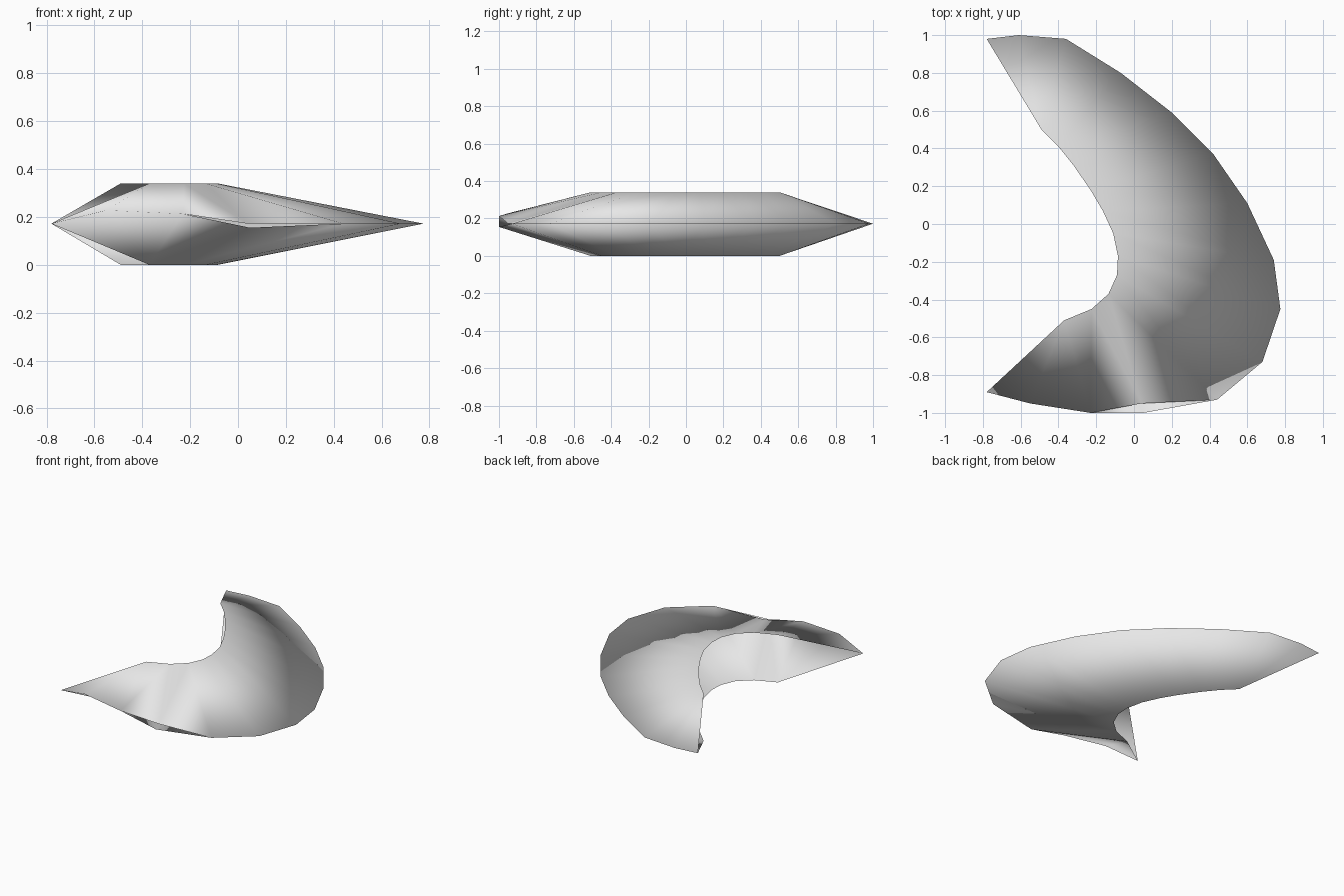
import bpy
import bmesh

cube = bpy.data.objects.get("Cube")
if cube:
    bpy.data.objects.remove(cube, do_unlink=True)

HEIGHT = 0.34
MID = 0.172

# Single matte grey
grey = bpy.data.materials.new("light_grey")
grey.use_nodes = True
colour = (0.8, 0.8, 0.8, 1)
grey.diffuse_color = colour
grey.node_tree.nodes["Principled BSDF"].inputs["Base Color"].default_value = colour

# Rim of the mouth, from back horn to front horn
inner = [(-.49, .5), (-.4, .41), (-.32, .31), (-.23, .18), (-.165, .07), (-.11, -.05),
         (-.085, -.17), (-.09, -.27), (-.135, -.37), (-.225, -.45), (-.37, -.51)]

# Outer ridge from horn tip to horn tip
outer = [(-.78, .98), (-.61, 1), (-.36, .98), (-.07, .8), (.2, .59), (.42, .37),
         (.6, .11), (.74, -.19), (.775, -.45), (.68, -.73), (.44, -.93),
         (.05, -1), (-.23, -1), (-.55, -.95), (-.78, -.89)]
ridge_height = {11: 0.155, 12: 0.213, 13: 0.228}
SLIT = 11

bm = bmesh.new()
ridge = [bm.verts.new((x, y, ridge_height.get(i, MID))) for i, (x, y) in enumerate(outer)]

# The upper sheet parts from the ridge at one corner, leaving a small slit
upper_ridge = list(ridge)
upper_ridge[SLIT] = bm.verts.new((.04, -.95, MID))


def add_sheet(edge, z, flip):
    """Sloping sheet from the mouth rim to the outer ridge."""
    rim = [bm.verts.new((x, y, z)) for x, y in inner]
    faces = [(edge[0], rim[0], edge[1]), (edge[1], rim[0], edge[2])]
    for i in range(len(rim) - 1):
        faces.append((rim[i], rim[i + 1], edge[i + 3], edge[i + 2]))
    faces += [(edge[-3], rim[-1], edge[-2]), (edge[-2], rim[-1], edge[-1])]
    for face in faces:
        bm.faces.new(face[::-1] if flip else face).smooth = True


add_sheet(upper_ridge, HEIGHT, False)
add_sheet(ridge, 0, True)

mesh = bpy.data.meshes.new("crescent_shell")
bm.to_mesh(mesh)
bm.free()
mesh.materials.append(grey)
shell = bpy.data.objects.new("crescent_shell", mesh)
bpy.context.collection.objects.link(shell)
